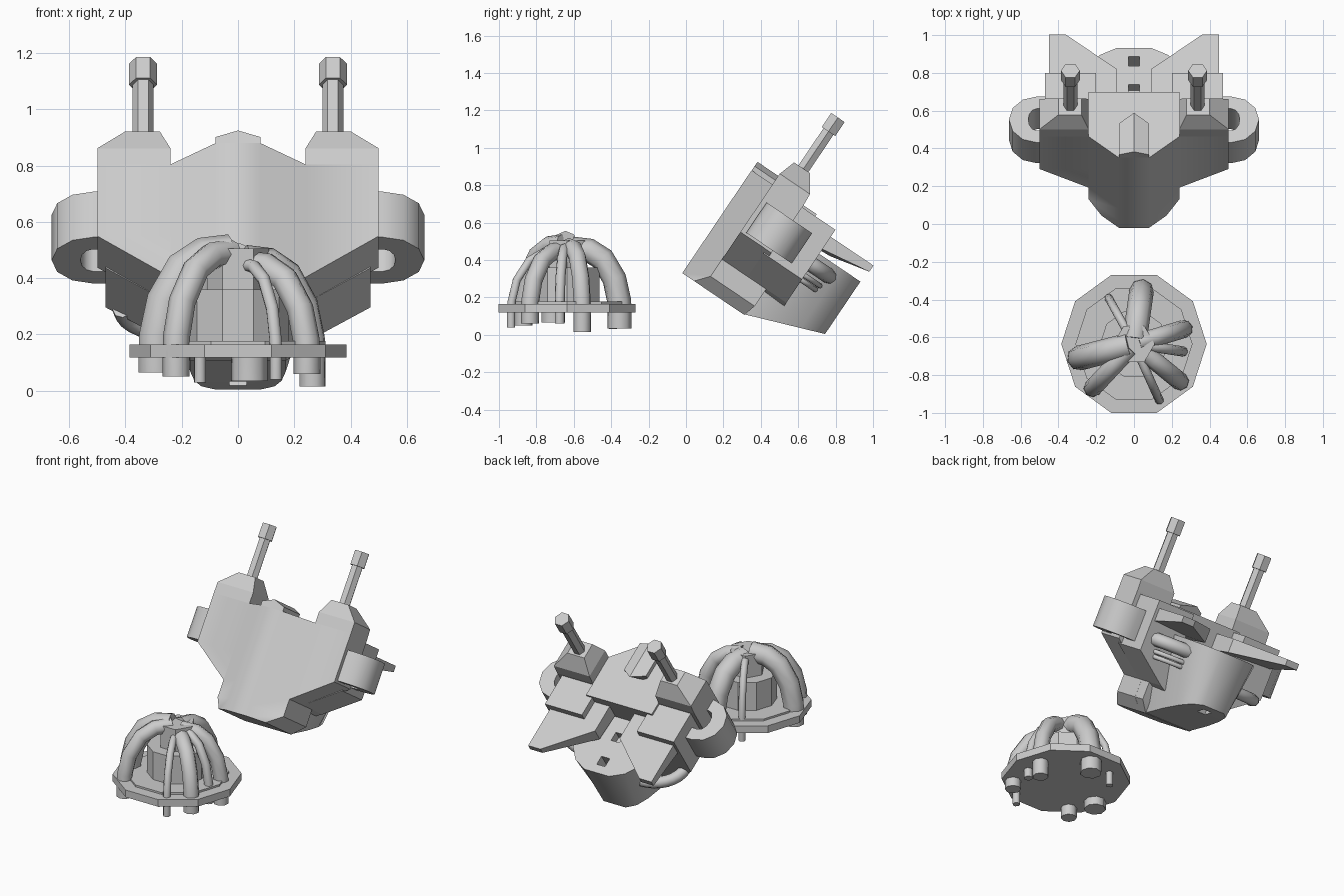
import bpy, bmesh, math
from mathutils import Matrix

if "Cube" in bpy.data.objects:
    bpy.data.objects.remove(bpy.data.objects["Cube"])

# Tilted frame of the hull: local (x, v = backwards, u = upwards)
A = math.radians(56)
C, S = math.cos(A), math.sin(A)
TILT = Matrix(((1, 0, 0, 0), (0, S, C, -0.02), (0, -C, S, 0.33), (0, 0, 0, 1)))
FLAT = Matrix.Translation((0, -0.635, 0))


def loft(name, *rings, frame=TILT, mirror=False):
    """Closed solid through a series of matching rings of 3D points."""
    bm = bmesh.new()
    vr = [[bm.verts.new(p) for p in ring] for ring in rings]
    bm.faces.new(vr[0])
    bm.faces.new(vr[-1])
    n = len(vr[0])
    for a, b in zip(vr, vr[1:]):
        for i in range(n):
            j = (i + 1) % n
            bm.faces.new((a[i], a[j], b[j], b[i]))
    bmesh.ops.recalc_face_normals(bm, faces=bm.faces)
    me = bpy.data.meshes.new(name)
    bm.to_mesh(me)
    bm.free()
    ob = bpy.data.objects.new(name, me)
    bpy.context.collection.objects.link(ob)
    ob.matrix_world = frame
    if mirror:
        ob.modifiers.new("mirror", 'MIRROR').use_mirror_merge = False
    return ob


def prism(name, pts, axis, lo, hi, **kw):
    """Extrude a 2D profile along the given axis index."""
    def ring(d):
        return [(*p[:axis], d, *p[axis:]) for p in map(tuple, pts)]
    return loft(name, ring(lo), ring(hi), **kw)


def rect(x, v, u):
    return [(x[0], v[0], u), (x[1], v[0], u), (x[1], v[1], u), (x[0], v[1], u)]


def ngon(n, r, cx=0.0, cy=0.0):
    return [(cx + r * math.cos(2 * math.pi * i / n), cy + r * math.sin(2 * math.pi * i / n)) for i in range(n)]


def both(half):
    """Complete a right-hand half profile with its mirror image."""
    return half + [(-p[0], *p[1:]) for p in reversed(half)]


def smooth(ob, angle=35):
    bpy.ops.object.select_all(action='DESELECT')
    ob.select_set(True)
    bpy.context.view_layer.objects.active = ob
    bpy.ops.object.shade_smooth_by_angle(angle=math.radians(angle))


def tube(name, pts, r, frame):
    cu = bpy.data.curves.new(name, 'CURVE')
    cu.dimensions = '3D'
    cu.bevel_depth = r
    cu.bevel_resolution = 2
    cu.use_fill_caps = True
    sp = cu.splines.new('POLY')
    sp.points.add(len(pts) - 1)
    for q, p in zip(sp.points, pts):
        q.co = (*p, 1)
    sp.use_smooth = True
    ob = bpy.data.objects.new(name, cu)
    bpy.context.collection.objects.link(ob)
    ob.matrix_world = frame


# Folded front plate with winged sides: height, keel half-width, wing half-width
def plate_ring(u, keel, wing):
    fold = 0.135 * (keel - 0.08) / 0.16
    return both([(0.08, 0, u), (keel, fold, u), (wing, fold, u), (wing, 0.335, u),
                 (keel, 0.335, u), (keel, 0.40 if u == 0 else 0.42, u)])


smooth(loft("front_plate", *[plate_ring(*r) for r in (
    (0, 0.17, 0.1705), (0.07, 0.24, 0.2405), (0.18, 0.24, 0.2405),
    (0.356, 0.24, 0.5), (0.663, 0.24, 0.5))]), 42)

# Ridged cap on the top edge
loft("top_ridge",
     both([(0.08, 0.001, 0.64), (0.08, 0.001, 0.69)])[:2] + [(0, 0.001, 0.718), (-0.08, 0.001, 0.69), (-0.08, 0.001, 0.64)],
     [(0.08, 0.2, 0.64), (0.08, 0.2, 0.69), (0, 0.25, 0.718), (-0.08, 0.2, 0.69), (-0.08, 0.2, 0.64)])

# Chamfered shoulders
loft("shoulder", rect((0.24, 0.5), (0.135, 0.335), 0.663), rect((0.24, 0.5), (0.135, 0.33), 0.732),
     rect((0.278, 0.4), (0.165, 0.268), 0.825), mirror=True)

# Six-sided barrels
prism("barrel", ngon(6, 0.037, 0.337, 0.225), 2, 0.80, 1.08, mirror=True)
prism("barrel_tip", ngon(6, 0.05, 0.337, 0.225), 2, 1.065, 1.155, mirror=True)

# Blocks behind the side plates
prism("rear_block", [(0.2, 0.16), (0.24, 0.18), (0.47, 0.33), (0.47, 0.65), (0.2, 0.65)],
      1, 0.3, 0.55, mirror=True)

# Side loops: an arch profile extruded upwards
cx, cv = 0.515, 0.31
arc = [math.pi * (i / 6 - 0.5) for i in range(7)]
outer = [(cx + 0.147 * math.cos(t), cv + 0.147 * math.sin(t)) for t in arc]
inner = [(cx + 0.045 * math.cos(t), cv + 0.07 * math.sin(t)) for t in reversed(arc)]
smooth(prism("side_loop", [(0.44, cv - 0.147)] + outer + [(0.44, cv + 0.147), (0.44, cv + 0.07)]
             + inner + [(0.44, cv - 0.07)], 2, 0.37, 0.565, mirror=True))

# Rounded rear core, narrowing to a sloping underside
top = both([(0.24, 0.3), (0.29, 0.42), (0.28, 0.58), (0.245, 0.69), (0.18, 0.77), (0.09, 0.815)])
low = both([(0.17, 0.3), (0.17, 0.40), (0.17, 0.56), (0.155, 0.69), (0.13, 0.77), (0.08, 0.815)])
core = loft("rear_core", [(x, v, max(0, 0.157 - (0.815 - v) * 0.37)) for x, v in low],
            [(x, v, 0.495) for x, v in top])
smooth(core)
for v, lo in ((0.73, 0.0), (0.55, 0.44)):
    span = (v - 0.03, v + 0.03)
    cut = loft("slot_cutter", rect((-0.03, 0.03), span, lo), rect((-0.03, 0.03), span, 0.6))
    cut.hide_render = True
    m = core.modifiers.new("slot", 'BOOLEAN')
    m.operation = 'DIFFERENCE'
    m.object = cut

# Tapering rear fins
fin = [(0.09, 0.42), (0.45, 0.42), (0.45, 0.825), (0.36, 0.825), (0.09, 0.605)]
loft("rear_fin", [(x, v, 0.505 + max(0, v - 0.55) * 0.22) for x, v in fin],
     [(x, v, 0.605) for x, v in fin], mirror=True)


# Hoses between rear blocks and core
def hose(name, x, u, r, reach):
    pts = []
    for i in range(9):
        t = math.pi / 2 * i / 8
        across = 0.18 + (abs(x) - 0.18) * math.cos(t)
        pts.append((math.copysign(across, x), 0.53 + (reach - 0.53) * math.sin(t), u))
    tube(name, pts, r, TILT)


hose("thick_hose_right", 0.39, 0.425, 0.042, 0.66)
hose("thin_hose_right_a", 0.37, 0.355, 0.014, 0.65)
hose("thin_hose_right_b", 0.36, 0.325, 0.014, 0.64)
hose("thick_hose_left", -0.41, 0.31, 0.036, 0.69)

# Ten-sided base with drum and column
prism("base_disc", ngon(10, 0.385), 2, 0.118, 0.165, frame=FLAT)
prism("base_lip", ngon(10, 0.31), 2, 0.16, 0.177, frame=FLAT)
prism("drum", ngon(10, 0.18), 2, 0.17, 0.36, frame=FLAT)
prism("column", ngon(6, 0.11), 2, 0.35, 0.505, frame=FLAT)

# Cables arching from the column through the base: foot x, foot y, radius, lower end, crown height
cables = [(0.04, 0.28, 0.065, 0.035, 0.46), (0.265, 0.08, 0.048, 0.015, 0.47), (0.26, -0.04, 0.027, 0.06, 0.47),
          (0.245, -0.2, 0.048, 0.06, 0.45), (0.135, -0.3, 0.023, 0.04, 0.45), (-0.22, -0.235, 0.048, 0.05, 0.49),
          (-0.29, -0.075, 0.066, 0.065, 0.49), (-0.135, 0.245, 0.022, 0.03, 0.48)]
arch = [(0.1, 1.0), (0.42, 0.98), (0.68, 0.88), (0.9, 0.65), (0.99, 0.4), (1, 0.28)]
for i, (x, y, r, end, crown) in enumerate(cables):
    pts = [(x * k, y * k, h * crown) for k, h in arch] + [(x, y, end)]
    tube(f"cable_{i + 1}", pts, r, FLAT)
